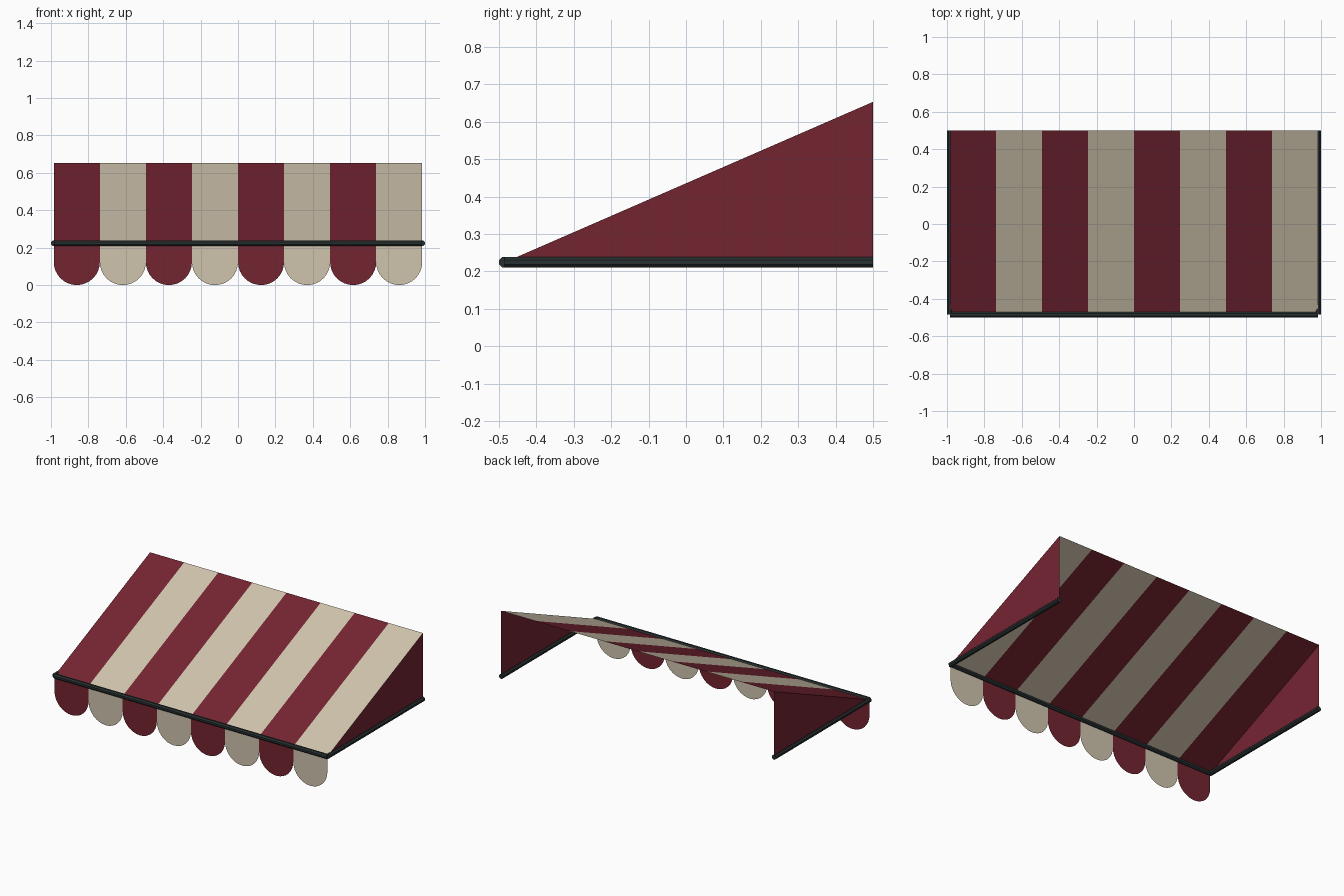
import bpy
import bmesh
from math import pi, cos, sin
from mathutils import Matrix, Vector

if "Cube" in bpy.data.objects:
    bpy.data.objects.remove(bpy.data.objects["Cube"])

HALF = 0.985                 # half width of the cloth
FRONT, BACK = -0.485, 0.5    # depth range
LOW, HIGH = 0.224, 0.653     # height of the front rail and of the wall edge
STRIPES = 8
WIDTH = 2 * HALF / STRIPES
RAIL = 0.0155


def material(name, rgb):
    mat = bpy.data.materials.new(name)
    mat.use_nodes = True
    colour = (*rgb, 1)
    mat.diffuse_color = colour
    bsdf = next(n for n in mat.node_tree.nodes if n.type == "BSDF_PRINCIPLED")
    bsdf.inputs["Base Color"].default_value = colour
    return mat


red = material("burgundy cloth", (0.175, 0.018, 0.031))
cream = material("cream cloth", (0.63, 0.55, 0.42))
metal = material("dark metal", (0.022, 0.030, 0.030))


def finish(name, bm, mats):
    mesh = bpy.data.meshes.new(name)
    bm.to_mesh(mesh)
    bm.free()
    for mat in mats:
        mesh.materials.append(mat)
    obj = bpy.data.objects.new(name, mesh)
    bpy.context.collection.objects.link(obj)
    return obj


def sheet(bm, points, index=0):
    face = bm.faces.new([bm.verts.new(p) for p in points])
    face.material_index = index


# Striped sloping canopy and scalloped valance
canopy, valance = bmesh.new(), bmesh.new()
radius = WIDTH / 2
for i in range(STRIPES):
    a = -HALF + i * WIDTH
    b = a + WIDTH
    sheet(canopy, [(a, FRONT, LOW), (b, FRONT, LOW), (b, BACK, HIGH), (a, BACK, HIGH)], i % 2)
    steps = 16
    arc = [(a + radius - radius * cos(pi * k / steps), FRONT,
            radius - radius * sin(pi * k / steps)) for k in range(steps + 1)]
    sheet(valance, [(a, FRONT, LOW)] + arc + [(b, FRONT, LOW)], i % 2)
finish("canopy", canopy, [red, cream])
finish("scalloped_valance", valance, [red, cream])


# Straight octagonal rail between two points
def rail(name, start, end):
    start, end = Vector(start), Vector(end)
    bm = bmesh.new()
    turn = (end - start).to_track_quat("Z", "Y").to_matrix().to_4x4()
    bmesh.ops.create_cone(
        bm, cap_ends=True, segments=8, radius1=RAIL, radius2=RAIL,
        depth=(end - start).length,
        matrix=Matrix.Translation((start + end) / 2) @ turn @ Matrix.Rotation(pi / 8, 4, "Z"))
    finish(name, bm, [metal])


rail("front_rail", (-HALF, FRONT, LOW), (HALF, FRONT, LOW))

# Triangular side panels with their lower rails
for side, x in (("right", -HALF), ("left", HALF)):
    points = [(x, FRONT, LOW), (x, BACK, LOW), (x, BACK, HIGH)]
    bm = bmesh.new()
    sheet(bm, points if x > 0 else points[::-1])
    finish(side + "_side_panel", bm, [red])
    rail(side + "_side_rail", (x, FRONT, LOW), (x, BACK, LOW))
